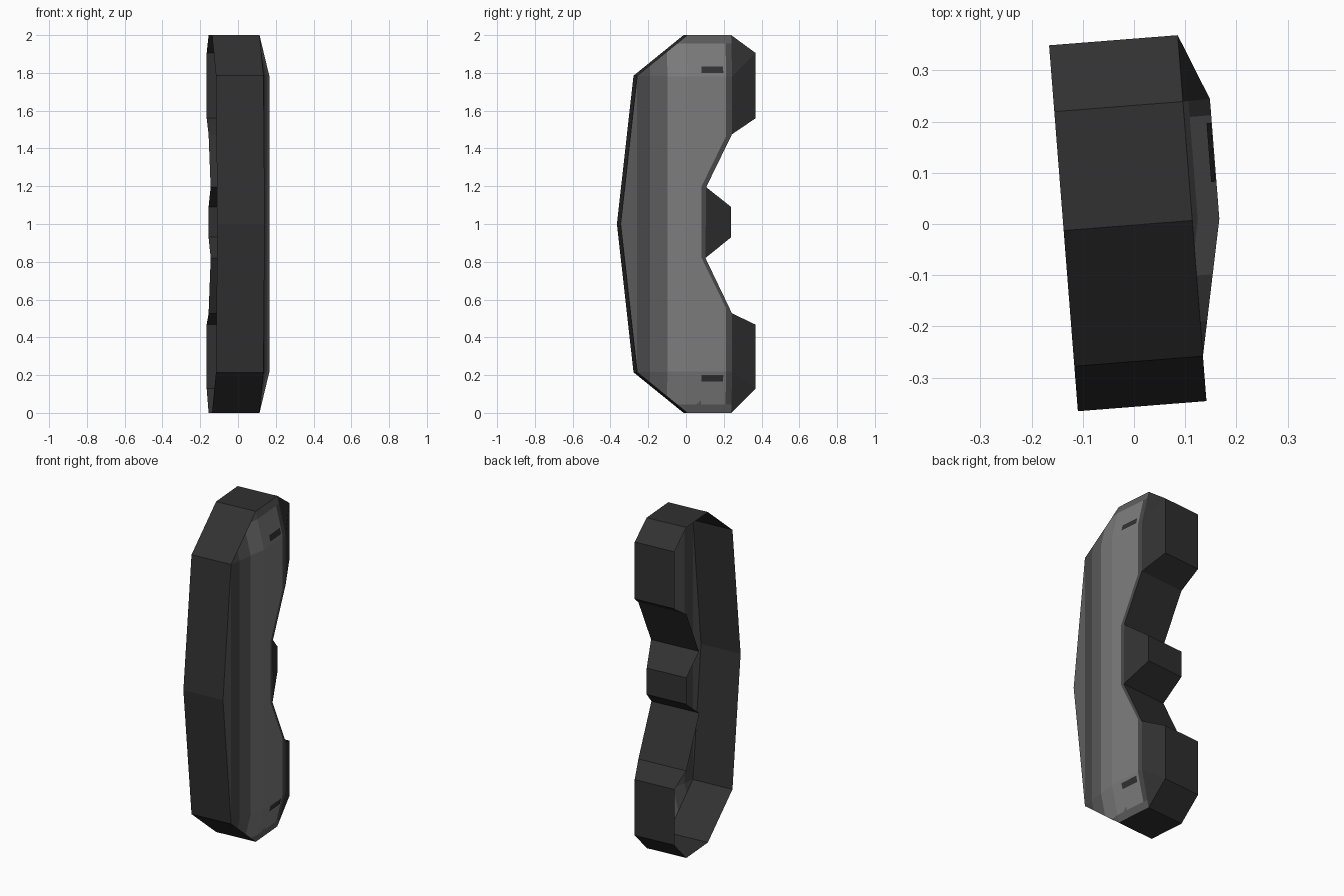
import bpy, bmesh, math

if "Cube" in bpy.data.objects:
    bpy.data.objects.remove(bpy.data.objects["Cube"])

TILT = math.radians(4.5)
LEFT, RIM, TOP = -0.138, 0.114, 0.167   # open left edge, right rim, raised side panel

def srgb(v):
    return ((v + 0.055) / 1.055) ** 2.4

def material(name, v):
    m = bpy.data.materials.new(name)
    c = srgb(v / 255)
    m.diffuse_color = (c, c, c, 1)
    m.use_nodes = True
    m.node_tree.nodes["Principled BSDF"].inputs["Base Color"].default_value = m.diffuse_color
    return m

MATS = [material("black", 0x31), material("charcoal", 0x48),
        material("mid_grey", 0x5C), material("light_grey", 0x7C)]

def finish(name, bm):
    me = bpy.data.meshes.new(name)
    bm.to_mesh(me)
    bm.free()
    for m in MATS:
        me.materials.append(m)
    ob = bpy.data.objects.new(name, me)
    ob.rotation_euler.z = TILT
    bpy.context.collection.objects.link(ob)
    return ob

# Side outline (y, z, x of the right edge), running over the top and down the back
OUTLINE = [
    (-0.002, 2.00, RIM), (0.231, 2.00, RIM), (0.361, 1.905, RIM), (0.361, 1.56, RIM),
    (0.231, 1.475, TOP), (0.094, 1.195, TOP), (0.231, 1.09, RIM), (0.231, 0.93, RIM),
    (0.090, 0.82, TOP), (0.231, 0.527, TOP), (0.361, 0.467, RIM), (0.361, 0.13, RIM),
    (0.231, 0.00, RIM), (-0.002, 0.00, RIM), (-0.268, 0.215, RIM), (-0.356, 1.00, RIM),
    (-0.268, 1.785, RIM)]
# Raised corners of the side panel
RAISED = [(-0.003, 1.78, TOP), (0.232, 1.78, TOP), (0.232, 0.22, TOP), (-0.003, 0.22, TOP)]
N = len(OUTLINE)

# Outer band, open on the left
bm = bmesh.new()
right = [bm.verts.new((x, y, z)) for y, z, x in OUTLINE]
left = [bm.verts.new((LEFT, y, z)) for y, z, x in OUTLINE]
for i in range(N):
    j = (i + 1) % N
    bm.faces.new((right[i], right[j], left[j], left[i]))
finish("outer_band", bm)

# Side panel: plateau plus sloped edges (17..20 are the raised corners)
FACES = [(17, 18, 4, 5, 8, 9, 19, 20), (0, 1, 18, 17), (1, 2, 18), (2, 3, 4, 18),
         (5, 6, 7, 8), (9, 10, 11, 19), (11, 12, 19), (12, 13, 20, 19),
         (13, 14, 20), (14, 16, 17, 20), (14, 15, 16), (0, 17, 16)]
bm = bmesh.new()
vs = [bm.verts.new((x, y, z)) for y, z, x in OUTLINE + RAISED]
for f in FACES:
    bm.faces.new([vs[i] for i in f])
for f in bm.faces:
    f.normal_update()
    if f.normal.x < 0:
        f.normal_flip()
bmesh.ops.triangulate(bm, faces=bm.faces[:])

# Cut lines that separate the painted bands: (point y, z), (normal y, z)
CUTS = [((-0.20, 0), (1, 0)), ((-0.11, 0), (1, 0)), ((0.07, 0), (1, 0)), ((0.20, 0), (1, 0)),
        ((0, 1.955), (0, 1)), ((0, 0.045), (0, 1)), ((0, 1.2), (0, 1)), ((0, 0.82), (0, 1)),
        ((0.07, 1.2), (0.9, -0.44)), ((0.07, 0.82), (0.9, 0.44))]
for (py, pz), (ny, nz) in CUTS:
    bmesh.ops.bisect_plane(bm, geom=bm.verts[:] + bm.edges[:] + bm.faces[:], dist=1e-5,
                           plane_co=(0, py, pz), plane_no=(0, ny, nz))

def shade(f):
    c = f.calc_center_median()
    y, z = c.y, c.z
    h = abs(z - 1.01)
    if y > 0.232 or (h < 0.19 and y > 0.095):
        return 0                                    # back corners and middle tooth
    if y < -0.268:
        return 2
    if y < -0.20:
        return 1
    if y < -0.11 or h > 0.945:
        return 2
    edge = 0.07 + max(0, h - 0.19) * 0.49           # strip beside the notch
    return 1 if y > min(edge, 0.20) else 3

for f in bm.faces:
    f.material_index = shade(f)
finish("side_panel", bm)

# Small dark marks on the sloped ends of the panel
for name, flip in (("upper_mark", False), ("lower_mark", True)):
    bm = bmesh.new()
    pts = []
    for y, z in ((0.07, 1.80), (0.185, 1.80), (0.185, 1.835), (0.07, 1.835)):
        x = TOP - (TOP - RIM) * (z - 1.78) / 0.22 + 0.003
        pts.append(bm.verts.new((x, y, 2 - z if flip else z)))
    bm.faces.new(pts[::-1] if flip else pts)
    finish(name, bm)
